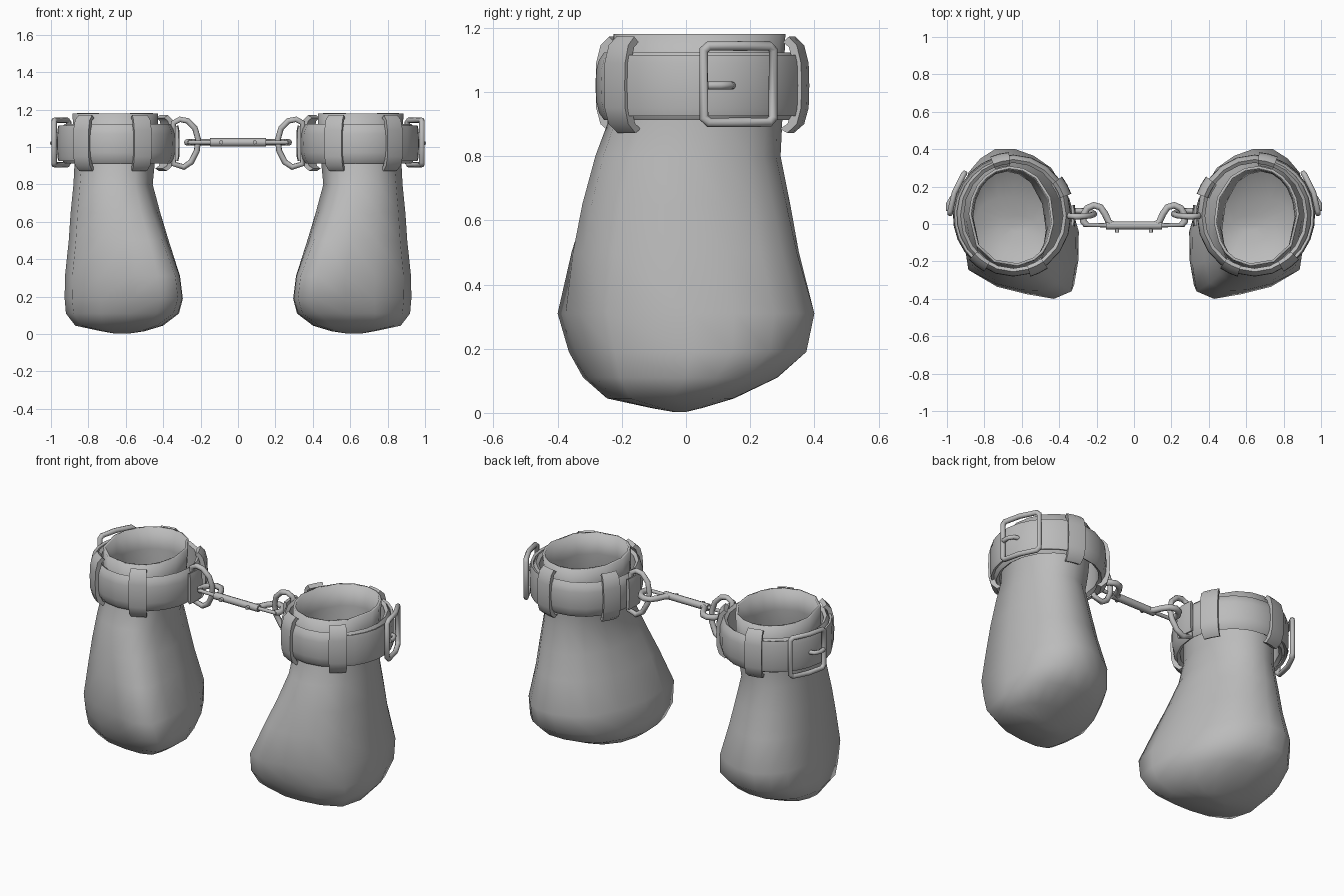
import bpy, math
from mathutils import Vector

if "Cube" in bpy.data.objects:
    bpy.data.objects.remove(bpy.data.objects["Cube"])

grey = bpy.data.materials.new("grey leather")
grey.diffuse_color = (0.5, 0.5, 0.5, 1)
grey.use_nodes = True
grey.node_tree.nodes["Principled BSDF"].inputs["Base Color"].default_value = grey.diffuse_color
CX, CY = 0.645, 0.045          # centre of the cuff on the +x side


def finish(ob, angle=40, mirror=True):
    """Material, smooth shading and the copy on the other side."""
    ob.data.materials.clear()
    ob.data.materials.append(grey)
    bpy.ops.object.select_all(action='DESELECT')
    ob.select_set(True)
    bpy.context.view_layer.objects.active = ob
    bpy.ops.object.shade_smooth_by_angle(angle=math.radians(angle))
    if mirror:
        ob.modifiers.new("mirror", 'MIRROR').use_mirror_merge = False
    return ob


def grid(name, rows, close_rows=False, caps=False, cap_last=False):
    """Skin a list of closed rings of points."""
    n = len(rows[0])
    verts = [p for r in rows for p in r]
    faces = []
    for i in range(len(rows) - (0 if close_rows else 1)):
        a, b = i * n, ((i + 1) % len(rows)) * n
        for j in range(n):
            k = (j + 1) % n
            faces.append((a + j, a + k, b + k, b + j))
    if caps:
        faces.append(tuple(reversed(range(n))))
    if caps or cap_last:
        faces.append(tuple(range(len(verts) - n, len(verts))))
    me = bpy.data.meshes.new(name)
    me.from_pydata(verts, [], faces)
    ob = bpy.data.objects.new(name, me)
    bpy.context.collection.objects.link(ob)
    bpy.ops.object.select_all(action='DESELECT')
    bpy.context.view_layer.objects.active = ob
    ob.select_set(True)
    bpy.ops.object.mode_set(mode='EDIT')
    bpy.ops.mesh.select_all(action='SELECT')
    bpy.ops.mesh.normals_make_consistent(inside=False)
    bpy.ops.object.mode_set(mode='OBJECT')
    return ob


def sweep(name, profile, rx, ry, a0=0, a1=360, steps=20):
    """Carry a closed (offset, height) profile along an ellipse around the cuff."""
    full = a1 - a0 == 360
    rows = []
    for i in range(steps + (0 if full else 1)):
        a = math.radians(a0 + (a1 - a0) * i / steps)
        rows.append([(CX + (rx + d) * math.cos(a), CY + (ry + d) * math.sin(a), z)
                     for d, z in profile])
    return finish(grid(name, rows, close_rows=full, caps=not full), 50)


def tube(name, pts, r, cyclic=False, mirror=True):
    """Round rod along a path."""
    cu = bpy.data.curves.new(name, 'CURVE')
    cu.dimensions = '3D'
    cu.bevel_depth, cu.bevel_resolution, cu.use_fill_caps = r, 2, True
    sp = cu.splines.new('POLY')
    sp.points.add(len(pts) - 1)
    for p, q in zip(sp.points, pts):
        p.co = (*q, 1)
    sp.use_cyclic_u = cyclic
    ob = bpy.data.objects.new(name, cu)
    bpy.context.collection.objects.link(ob)
    bpy.ops.object.select_all(action='DESELECT')
    ob.select_set(True)
    bpy.context.view_layer.objects.active = ob
    bpy.ops.object.convert(target='MESH')
    return finish(bpy.context.object, 60, mirror)


# Fist-shaped outline of the widest part of the mitt, seen from above
fist = [(0.925, 0.02), (0.915, 0.15), (0.885, 0.275), (0.82, 0.35), (0.74, 0.40),
        (0.63, 0.40), (0.53, 0.365), (0.435, 0.30), (0.35, 0.14), (0.30, -0.05),
        (0.303, -0.22), (0.325, -0.36), (0.42, -0.40), (0.57, -0.375),
        (0.73, -0.335), (0.885, -0.245)]
fist = [((x - 0.6125) / 0.3125, y / 0.4) for x, y in fist]

# Mitt: z, x min, x max, y min, y max, blend from round to fist outline
sections = [
    (1.18, 0.425, 0.885, -0.23, 0.31, 0.1),
    (1.05, 0.43, 0.88, -0.235, 0.305, 0.1),
    (0.90, 0.445, 0.875, -0.25, 0.30, 0.15),
    (0.80, 0.455, 0.88, -0.29, 0.295, 0.3),
    (0.65, 0.415, 0.895, -0.335, 0.325, 0.5),
    (0.50, 0.37, 0.905, -0.37, 0.352, 0.75),
    (0.31, 0.31, 0.925, -0.40, 0.40, 1),
    (0.19, 0.295, 0.927, -0.365, 0.375, 1),
    (0.11, 0.315, 0.92, -0.325, 0.285, 0.9),
    (0.045, 0.40, 0.87, -0.255, 0.15, 0.7),
    (0.015, 0.50, 0.73, -0.11, 0.05, 0.3),
    (0.003, 0.58, 0.66, -0.04, 0.0, 0),
]
rows = []
for z, x0, x1, y0, y1, k in sections:
    row = []
    for u, v in fist:
        a = math.atan2(v, u)
        u, v = u * k + math.cos(a) * (1 - k), v * k + math.sin(a) * (1 - k)
        row.append(((x0 + x1) / 2 + u * (x1 - x0) / 2, (y0 + y1) / 2 + v * (y1 - y0) / 2, z))
    rows.append(row)
mitt = grid("mitt", rows, cap_last=True)
wall = mitt.modifiers.new("wall", 'SOLIDIFY')
wall.thickness, wall.offset = 0.015, -1
finish(mitt, 60)

# Padded cuff band with softened edges
sweep("cuff_band", [(-0.03, 0.925), (-0.012, 0.912), (0.004, 0.935), (0.012, 0.97),
                    (0.014, 1.02), (0.012, 1.07), (0.004, 1.10), (-0.012, 1.123),
                    (-0.03, 1.11)], 0.295, 0.312)

# Outer strap on the buckle side and ring tab on the inner side
strap = [(0, 0.93), (0.014, 0.925), (0.02, 0.95), (0.022, 1.02), (0.02, 1.09),
         (0.014, 1.115), (0, 1.11)]
sweep("buckle_strap", strap, 0.302, 0.306, -50, 72, 9)
sweep("ring_tab", strap, 0.312, 0.31, 170, 190, 3)

# Keeper loops wrapped over the band
keeper = [(-0.035, 1.155), (-0.015, 1.172), (0.012, 1.145), (0.026, 1.09), (0.028, 1.02),
          (0.026, 0.95), (0.012, 0.90), (-0.02, 0.872), (-0.045, 0.885), (-0.02, 0.90),
          (0, 0.95), (0, 1.09), (-0.015, 1.14)]
for a in (151, 77, 245, 307):
    sweep("keeper_loop", keeper, 0.302, 0.312, a - 9, a + 9, 2)


# Square buckle, leaning along the strap, with its prong
def on_buckle(u, z, out=0.0):
    """Point u along the frame, pushed out from the strap."""
    t, n = Vector((-0.34, 0.94, 0)), Vector((0.94, 0.34, 0))
    return Vector((0.948, 0.165, z)) + t * u + n * out


w = 0.115
frame = [(-w, 0.92), (-w + 0.015, 0.905), (0, 0.905), (w - 0.015, 0.905), (w, 0.92),
         (w, 1.13), (w - 0.015, 1.143), (0, 1.143), (-w + 0.015, 1.143), (-w, 1.13)]
tube("buckle_frame", [on_buckle(u, z, 0.012 - 1.2 * u * u) for u, z in frame], 0.015, True)
tube("buckle_prong", [on_buckle(u, 1.02, o) for u, o in
                      ((-0.105, 0.008), (-0.07, 0.022), (-0.035, 0.016), (-0.02, -0.01))], 0.013)

# D-shaped ring held by the tab
ring = [(0.345, 1.13), (0.31, 1.148), (0.27, 1.14), (0.23, 1.10), (0.213, 1.04),
        (0.22, 0.98), (0.25, 0.92), (0.29, 0.893), (0.345, 0.91)]
tube("d_ring", [(x, 0.055 - 0.12 * (z - 1.02), z) for x, z in ring], 0.016, True)

# Double-ended snap clip joining both rings
Z = 1.025
hook = [(0.10, -0.012), (0.135, 0.01), (0.155, 0.055), (0.18, 0.09), (0.215, 0.10),
        (0.25, 0.085), (0.27, 0.05), (0.272, 0.015), (0.255, -0.004)]
tube("clip_hook", [(x, y, Z) for x, y in hook], 0.018)
tube("clip_gate", [(0.12, -0.008, Z), (0.27, -0.004, Z)], 0.011)
tube("clip_pin", [(0.09, -0.01, Z), (0.09, -0.045, Z)], 0.011)
tube("clip_bar", [(-0.15, -0.008, Z), (-0.11, -0.008, Z), (0.11, -0.008, Z),
                  (0.15, -0.008, Z)], 0.022, mirror=False)
